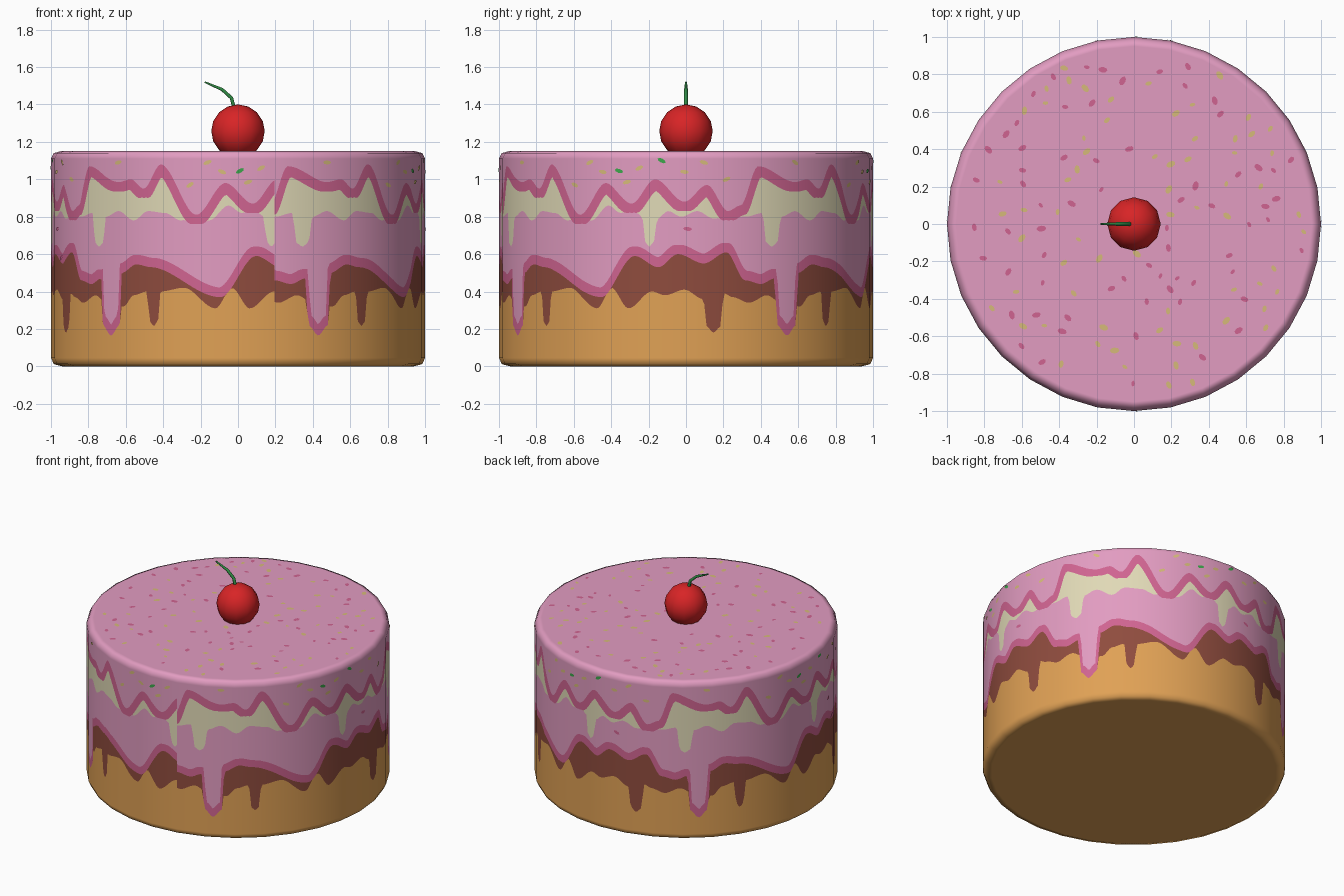
import bpy, math, random

if "Cube" in bpy.data.objects:
    bpy.data.objects.remove(bpy.data.objects["Cube"])

random.seed(4)
SIDES, SUB, PERIOD = 32, 16, 97.2      # facets, columns per facet, icing repeat (degrees)
SEAM, U0 = 11.25, -14.25               # where the icing wrap starts
N = SIDES * SUB


def srgb(r, g, b):
    f = lambda c: c / 12.92 if c <= 0.04045 else ((c + 0.055) / 1.055) ** 2.4
    return (f(r / 255), f(g / 255), f(b / 255), 1)


COLOURS = {"sponge": (224, 161, 85), "chocolate": (143, 76, 62), "rose_icing": (208, 100, 145),
           "pink_icing": (226, 156, 193), "cream": (224, 217, 182), "yellow_sprinkle": (214, 186, 122),
           "green_sprinkle": (60, 165, 75), "cherry_red": (216, 36, 38), "stem_green": (48, 140, 68)}
MATS = {}
for name, rgb in COLOURS.items():
    MATS[name] = bpy.data.materials.new(name)
    MATS[name].diffuse_color = srgb(*rgb)

# Icing outlines: (degrees along the repeat, height)
ROSE_TOP = [(-10, 1.07), (3, .985), (8, 1.0), (12.5, .95), (18.5, 1.08), (30, .81), (39, .98),
            (47.5, .87), (55, 1.0), (64, .88), (71, .97), (77.5, .83), (81.5, .86)]
CREAM_LOW = [(-14, .80), (-8.5, .82), (-7.2, .66), (-5.3, .64), (-3.4, .66), (-2, .80), (3, .83),
             (9, .78), (14, .83), (20, .82), (25, .78), (30, .80), (34, .78), (40, .86), (44, .82),
             (48, .84), (51, .80), (51.6, .67), (53.2, .64), (54.8, .67), (55.6, .79), (59, .83),
             (63, .80), (68, .83), (73, .79), (77, .80)]
CHOC_TOP = [(-9, .44), (-4.3, .47), (-3.4, .22), (0, .165), (3.4, .22), (4.3, .50), (10, .545),
            (15, .53), (37.5, .37), (48.5, .59), (56, .53), (62, .60), (70, .55), (77, .61), (83, .46)]
CHOC_LOW = [(-13, .34), (-7, .38), (-2, .34), (5, .32), (9, .38), (13.6, .40), (14.6, .24), (16, .215),
            (17.4, .24), (18.4, .40), (26, .42), (36, .31), (41, .42), (46.5, .31), (54, .40),
            (58, .38), (64, .41), (69.8, .36), (71, .21), (73, .18), (75, .21), (76.2, .39), (79, .37)]


def wave(pts, u):
    """Smooth periodic curve through the listed points."""
    u = (u - pts[0][0]) % PERIOD + pts[0][0]
    loop = pts + [(pts[0][0] + PERIOD, pts[0][1])]
    for (a, za), (b, zb) in zip(loop, loop[1:]):
        if u <= b:
            t = (u - a) / (b - a)
            return za + (zb - za) * t * t * (3 - 2 * t)
    return pts[0][1]


def wall(deg, z, r=1.0):
    """Point on the faceted wall; deg = 0 is the front, 90 the right side."""
    step = 360 / SIDES
    off = math.radians((deg % step) - step / 2)
    r *= math.cos(math.radians(step / 2)) / math.cos(off)
    a = math.radians(deg)
    return (r * math.sin(a), -r * math.cos(a), z)


def make(name, verts, faces, mats, idx):
    me = bpy.data.meshes.new(name)
    me.from_pydata(verts, [], faces)
    for m in mats:
        me.materials.append(MATS[m])
    for p, i in zip(me.polygons, idx):
        p.material_index = i
    ob = bpy.data.objects.new(name, me)
    bpy.context.collection.objects.link(ob)
    return ob


# Cake body: columns of faces split along the icing outlines
body_mats = ["sponge", "chocolate", "rose_icing", "pink_icing", "cream"]
bands = [0, 0, 0, 1, 2, 3, 4, 2, 3, 3, 3]
verts, normals, faces, idx, columns = [], [], [], [], []
for i in range(N + 1):
    s = i * 360 / N
    u, deg = s % PERIOD + U0, s + SEAM
    t1 = wave(ROSE_TOP, u)
    t2 = min(wave(ROSE_TOP, u + d) for d in (-1.5, 0, 1.5)) - .05
    t3 = min(wave(CREAM_LOW, u), t2)
    t5 = wave(CHOC_TOP, u)
    t4 = min(max(wave(CHOC_TOP, u + d) for d in (-.8, 0, .8)) + .05, t3)
    t6 = min(wave(CHOC_LOW, u), t5)
    rings = [(.94, 0, -1), (.985, .012, -.6), (1, .045, 0)]
    rings += [(1, z, 0) for z in (t6, t5, t4, t3, t2, t1)]
    rings += [(1, 1.11, 0), (.985, 1.14, .6), (.95, 1.15, 1)]
    col, last = [], None
    for r, z, nz in rings:
        if last != (r, z):
            p = wall(deg, z, r)
            verts.append(p)
            h = math.sqrt(1 - nz * nz)
            a = math.radians(deg)
            normals.append((h * math.sin(a), -h * math.cos(a), nz))
        last = (r, z)
        col.append(len(verts) - 1)
    columns.append(col)
for a, b in zip(columns, columns[1:]):
    for k, m in enumerate(bands):
        f = list(dict.fromkeys([a[k], b[k], b[k + 1], a[k + 1]]))
        if len(f) > 2:
            faces.append(f)
            idx.append(m)
faces += [[c[-1] for c in columns[:-1]], [c[0] for c in columns[-2::-1]]]
idx += [3, 0]
body = make("cake_body", verts, faces, body_mats, idx)
body.data.shade_smooth()
body.data.normals_split_custom_set_from_vertices(normals)

# Sprinkles: small flat ovals on the top and on the wall
sv, sf, si = [], [], []


def sprinkle(place, length, width, turn, mat):
    base = len(sv)
    for k in range(8):
        a = k * math.pi / 4
        x, y = length * math.cos(a), width * math.sin(a)
        sv.append(place(x * math.cos(turn) - y * math.sin(turn),
                        x * math.sin(turn) + y * math.cos(turn)))
    sf.append(list(range(base, base + 8)))
    si.append(mat)


spots = []
while len(spots) < 135:
    x, y = random.uniform(-.93, .93), random.uniform(-.93, .93)
    if .15 < math.hypot(x, y) < .92 and all(math.hypot(x - a, y - b) > .07 for a, b in spots):
        spots.append((x, y))
for n, (x, y) in enumerate(spots):
    size = random.uniform(.015, .026)
    sprinkle(lambda p, q: (x + p, y + q, 1.153), size, size * .62,
             random.uniform(0, math.pi), n % 2)

# (degrees, height, colour) along the icing repeat
WALL_SPOTS = [(43.5, 1.045, 2), (57, 1.10, 2), (33.5, 1.09, 1), (38, 1.04, 1), (46, .985, 1),
              (50, 1.06, 1), (64, 1.04, 1), (28, .97, 1), (70, 1.09, 1), (3, 1.09, 1),
              (65, .735, 0), (69, .58, 0), (77, 1.0, 1)]
for copy in range(-1, 4):
    for u, z, m in WALL_SPOTS:
        deg = u + 25.5 + PERIOD * copy
        if SEAM < deg < SEAM + 360:
            sprinkle(lambda p, q: wall(deg + math.degrees(p), z + q, 1.003),
                     .024, .011, random.uniform(-.6, .6), m)
make("sprinkles", sv, sf, ["rose_icing", "yellow_sprinkle", "green_sprinkle"], si)

# Cherry
bpy.ops.mesh.primitive_uv_sphere_add(segments=12, ring_count=8, radius=.143, location=(0, 0, 1.257))
cherry = bpy.context.object
cherry.name = "cherry"
cherry.data.materials.append(MATS["cherry_red"])
bpy.ops.object.shade_smooth()

# Cherry stem: bent, tapering tube
cu = bpy.data.curves.new("cherry_stem", "CURVE")
cu.dimensions = "3D"
cu.bevel_depth, cu.bevel_resolution, cu.use_fill_caps = .011, 1, True
path = [(-.018, 1.37, 1), (-.035, 1.435, 1), (-.085, 1.48, .9), (-.178, 1.52, .45)]
sp = cu.splines.new("POLY")
sp.points.add(len(path) - 1)
for pt, (x, z, r) in zip(sp.points, path):
    pt.co, pt.radius = (x, 0, z, 1), r
cu.materials.append(MATS["stem_green"])
stem = bpy.data.objects.new("cherry_stem", cu)
bpy.context.collection.objects.link(stem)
bpy.ops.object.select_all(action="DESELECT")
stem.select_set(True)
bpy.context.view_layer.objects.active = stem
bpy.ops.object.convert(target="MESH")

for m in bpy.data.materials:
    if m.users and not m.is_grease_pencil:
        m.use_nodes = True
        m.node_tree.nodes["Principled BSDF"].inputs["Base Color"].default_value = m.diffuse_color
